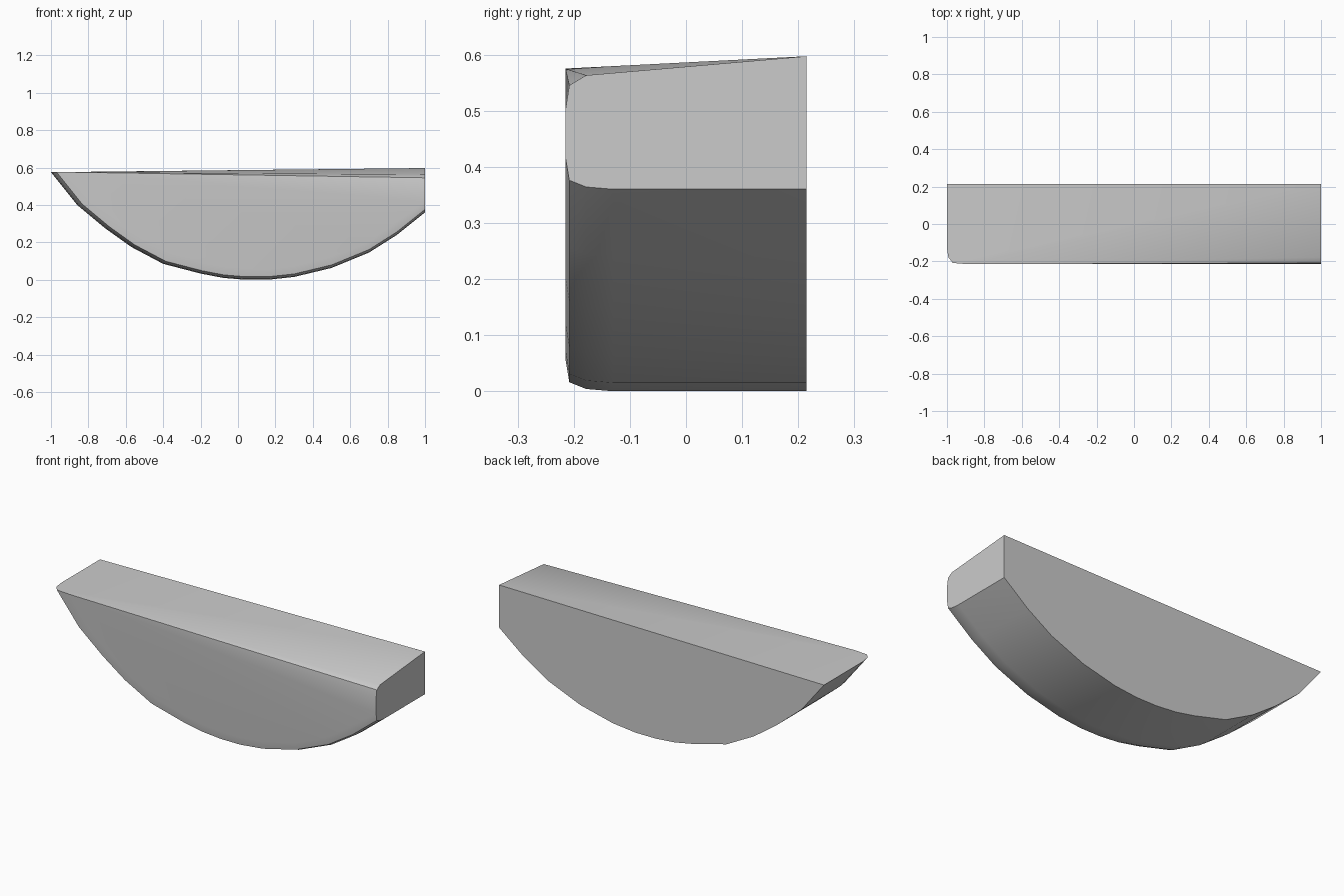
import bpy
import bmesh
import math

if "Cube" in bpy.data.objects:
    bpy.data.objects.remove(bpy.data.objects["Cube"], do_unlink=True)

# Material
grey = bpy.data.materials.new("light_grey")
grey.use_nodes = True
colour = (0.6, 0.6, 0.6, 1)
grey.diffuse_color = colour
grey.node_tree.nodes["Principled BSDF"].inputs["Base Color"].default_value = colour

# Curved underside profile, from the pointed tip to the cut end
TOP, MID = 0.575, 0.1
arc = [(-1, TOP), (-0.86, 0.4), (-0.71, 0.275), (-0.57, 0.175), (-0.4, 0.085),
       (-0.2, 0.033), (-0.08, 0.01), (0.04, 0), (0.16, 0), (0.3, 0.015),
       (0.5, 0.063), (0.7, 0.145), (0.85, 0.24), (1, 0.36)]


def inset(x, z, d):
    """Pull a profile point inwards, keeping the cut end flat."""
    if x > MID:
        return x, z + d
    s = 1 - d / TOP
    return MID + (x - MID) * s, TOP + (z - TOP) * s


# Sections from back to front: depth, inset, height of the top at the cut end
sections = [(0.215, 0, 0.597), (-0.13, 0, None), (-0.178, 0.004, 0.563),
            (-0.208, 0.016, 0.545), (-0.215, 0.058, 0.5)]

# The body is convex, so its skin is the hull of its sections
bm = bmesh.new()
for y, d, top in sections:
    for x, z in arc:
        px, pz = inset(x, z, d)
        bm.verts.new((px, y, pz))
    if top:
        bm.verts.new((1, y, top))
hull = bmesh.ops.convex_hull(bm, input=bm.verts[:])
loose = {v for v in hull["geom_interior"] + hull["geom_unused"]
         if isinstance(v, bmesh.types.BMVert) and not v.link_faces}
bmesh.ops.delete(bm, geom=list(loose), context="VERTS")
bmesh.ops.dissolve_limit(bm, angle_limit=math.radians(0.5),
                         verts=bm.verts[:], edges=bm.edges[:])
bmesh.ops.recalc_face_normals(bm, faces=bm.faces[:])

mesh = bpy.data.meshes.new("curved_wedge")
bm.to_mesh(mesh)
bm.free()
mesh.materials.append(grey)
body = bpy.data.objects.new("curved_wedge", mesh)
bpy.context.collection.objects.link(body)

# Soft bevels, crisp outer edges
bpy.ops.object.select_all(action="DESELECT")
body.select_set(True)
bpy.context.view_layer.objects.active = body
bpy.ops.object.shade_smooth_by_angle(angle=math.radians(40))
